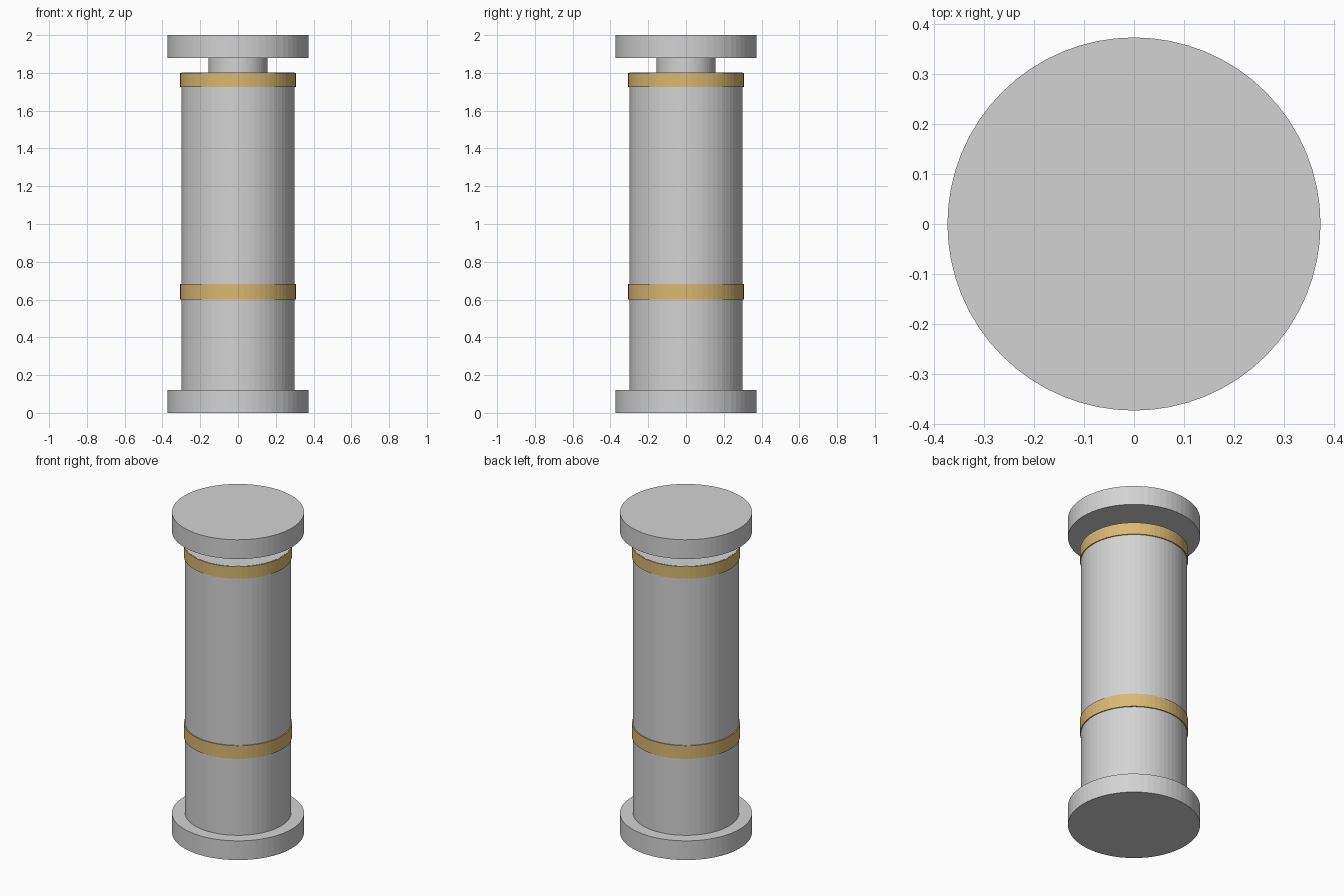
import bpy

cube = bpy.data.objects.get("Cube")
if cube:
    bpy.data.objects.remove(cube, do_unlink=True)


def make_material(name, rgb):
    mat = bpy.data.materials.new(name)
    mat.use_nodes = True
    mat.diffuse_color = (*rgb, 1)
    mat.node_tree.nodes["Principled BSDF"].inputs["Base Color"].default_value = (*rgb, 1)
    return mat


def disc(name, radius, bottom, top, mat):
    bpy.ops.mesh.primitive_cylinder_add(
        vertices=64, radius=radius, depth=top - bottom,
        location=(0, 0, (bottom + top) / 2))
    obj = bpy.context.object
    obj.name = name
    obj.data.materials.append(mat)
    return obj


grey = make_material("light grey", (0.65, 0.65, 0.65))
gold = make_material("pale gold", (0.70, 0.48, 0.17))

# Column: foot plate, barrel, narrow neck and top plate
disc("foot_plate", 0.374, 0, 0.12, grey)
disc("barrel", 0.3, 0.12, 1.801, grey)
disc("neck", 0.156, 1.801, 1.88, grey)
disc("top_plate", 0.374, 1.88, 2, grey)

# Gold bands around the barrel
disc("lower_band", 0.306, 0.6, 0.682, gold)
disc("upper_band", 0.306, 1.725, 1.8, gold)
